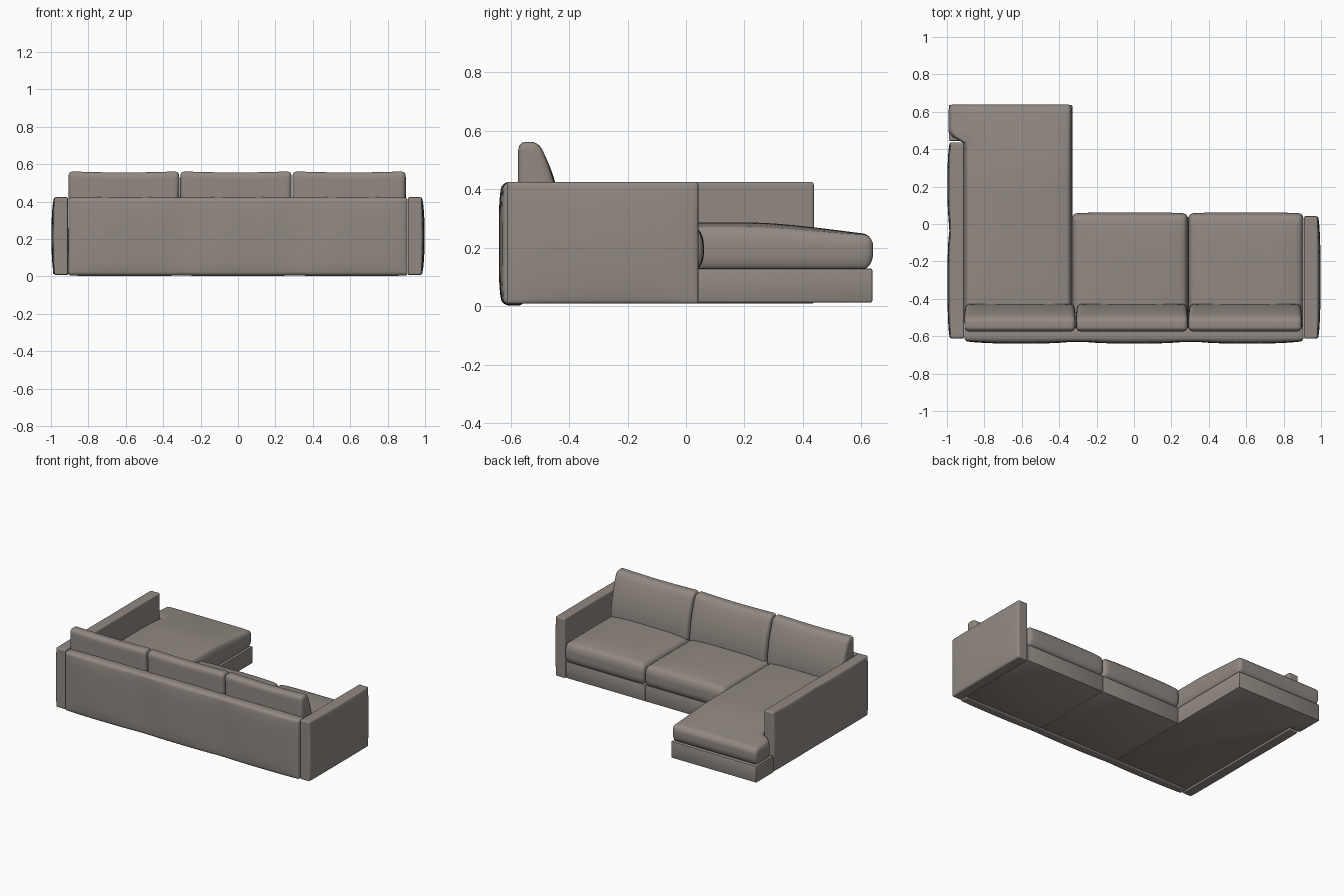
import bpy, bmesh, math
from mathutils import Vector

if "Cube" in bpy.data.objects:
    bpy.data.objects.remove(bpy.data.objects["Cube"])

fabric = bpy.data.materials.new("taupe fabric")
fabric.diffuse_color = (0.285, 0.25, 0.225, 1)
fabric.use_nodes = True
fabric.node_tree.nodes["Principled BSDF"].inputs["Base Color"].default_value = fabric.diffuse_color


def smooth(a, b, v):
    t = max(0.0, min(1.0, (v - a) / (b - a)))
    return t * t * (3 - 2 * t)


def finish(name, bm, angle=40):
    bmesh.ops.recalc_face_normals(bm, faces=bm.faces)
    me = bpy.data.meshes.new(name)
    bm.to_mesh(me)
    bm.free()
    ob = bpy.data.objects.new(name, me)
    bpy.context.collection.objects.link(ob)
    me.materials.append(fabric)
    bpy.context.view_layer.objects.active = ob
    ob.select_set(True)
    bpy.ops.object.shade_smooth_by_angle(angle=math.radians(angle))
    ob.select_set(False)
    return ob


def soft_box(name, lo, hi, r, deform=None, cuts=23):
    """Rounded box with a radius per axis; deform(p, u) reshapes it, u in -1..1."""
    bm = bmesh.new()
    bmesh.ops.create_cube(bm, size=2)
    bmesh.ops.subdivide_edges(bm, edges=bm.edges[:], cuts=cuts, use_grid_fill=True)
    c = [(a + b) / 2 for a, b in zip(lo, hi)]
    h = [(b - a) / 2 for a, b in zip(lo, hi)]
    for v in bm.verts:
        p = [math.sin(math.pi / 2 * v.co[i]) * h[i] for i in range(3)]
        q = [max(r[i] - h[i], min(h[i] - r[i], p[i])) for i in range(3)]
        d = Vector([(p[i] - q[i]) / r[i] for i in range(3)]).normalized()
        co = Vector([q[i] + r[i] * d[i] for i in range(3)])
        u = [co[i] / h[i] for i in range(3)]
        co += Vector(c)
        v.co = deform(co, u) if deform else co
    return finish(name, bm)


def prism(name, outline, z0, z1):
    """Extruded floor outline with slightly eased edges."""
    bm = bmesh.new()
    f = bm.faces.new([bm.verts.new((x, y, z0)) for x, y in outline])
    top = bmesh.ops.extrude_face_region(bm, geom=[f])["geom"]
    for v in top:
        if isinstance(v, bmesh.types.BMVert):
            v.co.z = z1
    bmesh.ops.recalc_face_normals(bm, faces=bm.faces)
    bmesh.ops.bevel(bm, geom=bm.edges[:], offset=0.006, segments=2, profile=0.5, affect='EDGES')
    return finish(name, bm)


# Base plinths: two seats and the L-shaped chaise
prism("seat_base_right", [(0.29, -0.585), (0.905, -0.585), (0.905, 0.04), (0.29, 0.04)], 0.012, 0.128)
prism("seat_base_middle", [(-0.33, -0.585), (0.29, -0.585), (0.29, 0.04), (-0.33, 0.04)], 0.012, 0.128)
prism("chaise_base", [(-0.905, -0.585), (-0.33, -0.585), (-0.33, 0.637), (-0.99, 0.637),
                      (-0.99, 0.445), (-0.905, 0.445)], 0.012, 0.128)


# Arms with a soft bulge on the outer face
def arm(name, side, y1, seams):
    def bulge(p, u):
        lobe = 0
        for a, b in seams:
            if a <= p.y <= b:
                s = (p.y - a) / (b - a)
                lobe = (4 * s * (1 - s)) ** 0.4
        lobe *= max(0, 1 - u[2] ** 2) ** 0.5
        if u[0] * side > 0:
            p.x += side * 0.018 * lobe * abs(u[0])
        return p
    xs = sorted((side * 0.909, side * 0.98))
    soft_box(name, (xs[0], -0.612, 0.008), (xs[1], y1, 0.424), (0.008, 0.008, 0.008), bulge, 31)


arm("right_arm", 1, 0.042, [(-0.612, 0.042)])
arm("left_arm", -1, 0.437, [(-0.612, -0.02), (-0.02, 0.437)])


# Backrest panel, padded in three lobes
def back_pad(p, u):
    s = ((p.x + 0.907) / 0.605) % 1.0
    lobe = max(0, 4 * s * (1 - s)) ** 0.5
    if u[1] < 0:
        p.y -= 0.018 * lobe * max(0, 1 - u[2] ** 4) ** 0.5 * -u[1]
    p.z += 0.004 * (lobe - 1) * u[2]
    return p


soft_box("backrest", (-0.907, -0.622, 0.002), (0.907, -0.555, 0.424), (0.012, 0.018, 0.018), back_pad, 41)


# Seat cushions
def crown(p, u):
    k = (1 - u[0] ** 4) * (1 - u[1] ** 4)
    if u[2] > 0:
        p.z += 0.022 * k * u[2]
    if u[1] > 0:
        p.y += 0.006 * (1 - u[0] ** 6) * u[1]
    return p


for name, x0, x1 in (("seat_cushion_middle", -0.332, 0.288), ("seat_cushion_right", 0.29, 0.906)):
    soft_box(name, (x0, -0.56, 0.126), (x1, 0.055, 0.262), (0.022, 0.03, 0.055), crown)


# Chaise cushion, wrapping round the end of the left arm
def chaise(p, u):
    if u[2] > 0:
        p.z += 0.02 * (1 - u[0] ** 4) * (1 - u[1] ** 4) * u[2]
        p.z -= 0.022 * smooth(0.2, 0.62, p.y) * u[2]
    p.x -= 0.083 * smooth(0.425, 0.485, p.y) * smooth(-0.62, -0.90, p.x)
    return p


soft_box("chaise_cushion", (-0.908, -0.56, 0.126), (-0.332, 0.64, 0.266), (0.022, 0.035, 0.058), chaise, 47)


# Back cushions leaning on the backrest, thinner toward the top
def lean(p, u):
    t = (u[2] + 1) / 2
    front = -0.428 - 0.075 * t * t
    back = -0.574
    p.y = back + (front - back) * (u[1] + 1) / 2
    if u[1] > 0:
        p.y += 0.006 * (1 - u[0] ** 2) * u[1] * (1 - u[2] ** 2)
    p.z -= 0.006 * t * math.cos(u[0] * math.pi / 2)
    return p


for name, x0, x1 in (("back_cushion_left", -0.907, -0.314), ("back_cushion_middle", -0.309, 0.287),
                     ("back_cushion_right", 0.291, 0.897)):
    soft_box(name, (x0, -0.574, 0.24), (x1, -0.428, 0.562), (0.02, 0.05, 0.03), lean)
